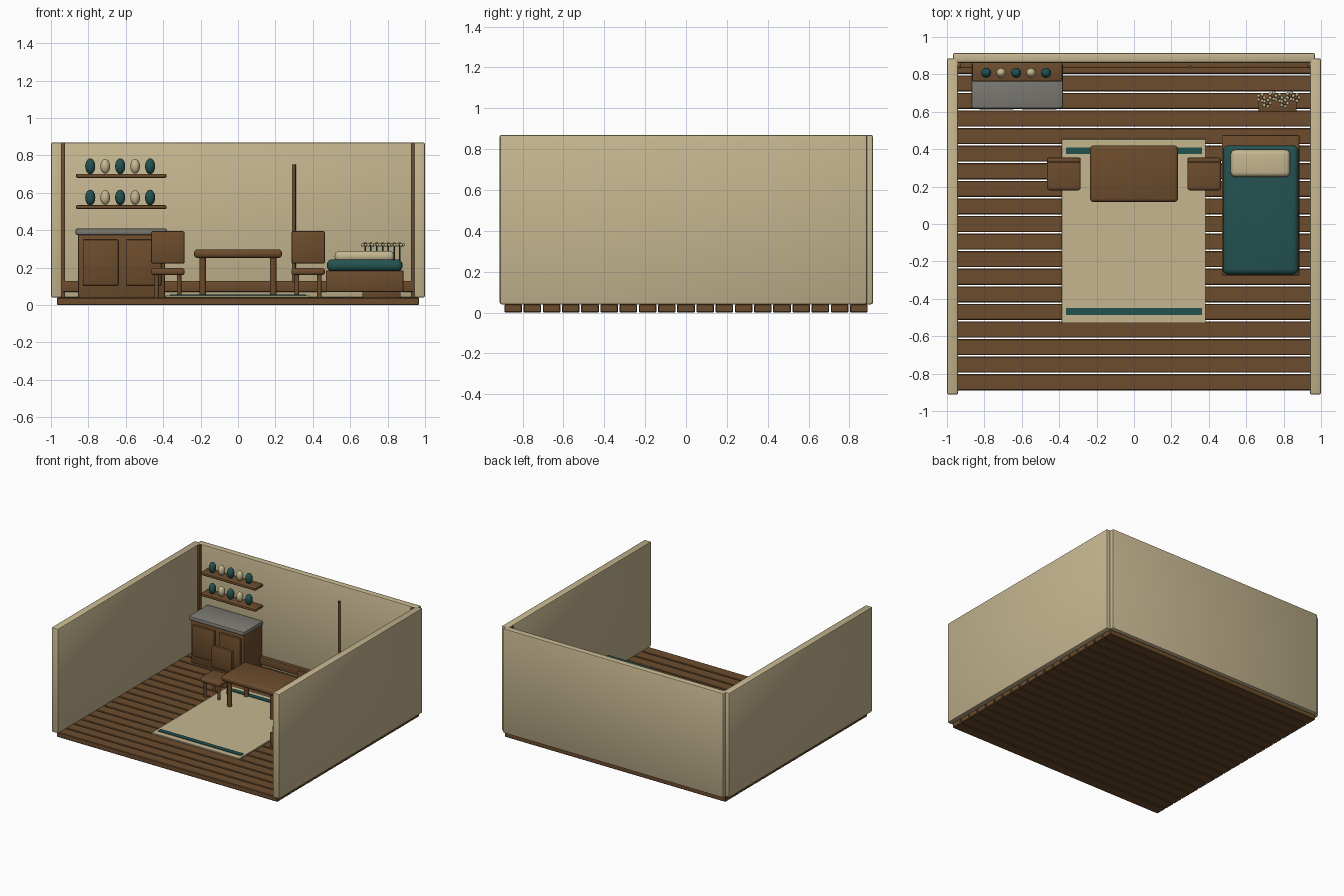
import bpy, bmesh, math
from mathutils import Matrix, Vector

if "Cube" in bpy.data.objects:
    bpy.data.objects.remove(bpy.data.objects["Cube"])


def mat(name, r, g, b):
    m = bpy.data.materials.new(name)
    m.diffuse_color = (r, g, b, 1)
    m.use_nodes = True
    m.node_tree.nodes["Principled BSDF"].inputs["Base Color"].default_value = m.diffuse_color
    return m


CREAM = mat("cream plaster", 0.56, 0.47, 0.28)
BROWN = mat("brown wood", 0.15, 0.072, 0.026)
TEAL = mat("teal", 0.017, 0.085, 0.08)
STONE = mat("grey stone", 0.21, 0.20, 0.175)


def finish(name, bm, material, smooth=True):
    me = bpy.data.meshes.new(name)
    bm.to_mesh(me)
    bm.free()
    me.materials.append(material)
    ob = bpy.data.objects.new(name, me)
    bpy.context.collection.objects.link(ob)
    if smooth:
        bpy.ops.object.select_all(action='DESELECT')
        ob.select_set(True)
        bpy.context.view_layer.objects.active = ob
        bpy.ops.object.shade_smooth_by_angle(angle=math.radians(35))
    return ob


def box(name, x, y, z, material, bevel=0.006, seg=2):
    """Bevelled box from (min, max) ranges."""
    bm = bmesh.new()
    size = [r[1] - r[0] for r in (x, y, z)]
    mid = Vector([(r[0] + r[1]) / 2 for r in (x, y, z)])
    bmesh.ops.create_cube(bm, size=1, matrix=Matrix.Translation(mid) @ Matrix.Diagonal((*size, 1)))
    if bevel:
        bmesh.ops.bevel(bm, geom=bm.edges[:], offset=min(bevel, min(size) * 0.48),
                        segments=seg, profile=0.5, affect='EDGES')
    return finish(name, bm, material)


def rod(name, x, y, z, r, material, sides=12):
    """Upright cylinder between two heights."""
    bm = bmesh.new()
    bmesh.ops.create_cone(bm, cap_ends=True, segments=sides, radius1=r, radius2=r, depth=z[1] - z[0],
                          matrix=Matrix.Translation((x, y, (z[0] + z[1]) / 2)))
    return finish(name, bm, material)


def balls(name, centers, radii, material, u=16, v=10):
    bm = bmesh.new()
    for c in centers:
        bmesh.ops.create_uvsphere(bm, u_segments=u, v_segments=v, radius=1,
                                  matrix=Matrix.Translation(c) @ Matrix.Diagonal((*radii, 1)))
    return finish(name, bm, material)


# Floor planks
for i in range(19):
    y = (i - 9) * 0.094
    box(f"floor_plank_{i + 1}", (-0.968, 0.968), (y - 0.043, y + 0.043), (0, 0.04), BROWN, 0.004, 1)

# Walls, corner posts and skirting
box("left_wall", (-1, -0.94), (-0.912, 0.886), (0.04, 0.87), CREAM, 0.01)
box("right_wall", (0.94, 1), (-0.912, 0.886), (0.04, 0.87), CREAM, 0.01)
box("back_wall", (-0.968, 0.968), (0.862, 0.915), (0.04, 0.87), CREAM, 0.01)
for side, s in (("left", -1), ("right", 1)):
    box(f"{side}_corner_post", sorted((s * 0.925, s * 0.945)), (0.835, 0.865), (0.04, 0.87), BROWN, 0.004)
box("skirting_board", (-0.94, 0.94), (0.833, 0.865), (0.07, 0.13), BROWN, 0.005)
rod("wall_pole", 0.30, 0.84, (0.09, 0.752), 0.009, BROWN)

# Cabinet with stone counter
box("cabinet", (-0.855, -0.39), (0.632, 0.862), (0.04, 0.38), BROWN, 0.006)
box("counter_top", (-0.87, -0.38), (0.618, 0.862), (0.375, 0.41), STONE, 0.012)
for n, x in (("left", -0.735), ("right", -0.505)):
    box(f"{n}_cabinet_door", (x - 0.095, x + 0.095), (0.613, 0.635), (0.105, 0.35), BROWN, 0.005)

# Shelves with rows of jars
for n, z in (("lower", 0.535), ("upper", 0.702)):
    box(f"{n}_shelf", (-0.866, -0.382), (0.762, 0.863), (z - 0.022, z), BROWN, 0.008)
    for k in range(5):
        teal = k % 2 == 0
        balls(f"{n}_jar_{k + 1}", [(-0.79 + k * 0.08, 0.808, z + 0.04)],
              (0.027, 0.027, 0.042) if teal else (0.026, 0.026, 0.039), TEAL if teal else CREAM)

# Rug
box("rug", (-0.388, 0.383), (-0.53, 0.455), (0.04, 0.052), CREAM, 0.002, 1)
for n, y in (("front", -0.468), ("back", 0.392)):
    box(f"{n}_rug_stripe", (-0.363, 0.363), (y - 0.018, y + 0.018), (0.05, 0.057), TEAL, 0)

# Table
box("table_top", (-0.235, 0.235), (0.118, 0.42), (0.252, 0.298), BROWN, 0.018, 3)
for sx in (-1, 1):
    for y in (0.165, 0.373):
        rod("table_leg", sx * 0.188, y, (0.04, 0.26), 0.018, BROWN)

# Two chairs
for n, cx in (("left", -0.375), ("right", 0.375)):
    box(f"{n}_chair_seat", (cx - 0.09, cx + 0.09), (0.18, 0.355), (0.16, 0.198), BROWN, 0.014, 3)
    box(f"{n}_chair_back", (cx - 0.09, cx + 0.09), (0.328, 0.355), (0.222, 0.395), BROWN, 0.009)
    for sx in (-1, 1):
        x = cx + sx * 0.06
        rod(f"{n}_chair_front_leg", x, 0.212, (0.04, 0.17), 0.012, BROWN)
        rod(f"{n}_chair_back_leg", x, 0.325, (0.04, 0.17), 0.012, BROWN)

# Bed
box("bed_base", (0.47, 0.885), (-0.275, 0.475), (0.07, 0.185), BROWN, 0.006)
box("bed_blanket", (0.475, 0.88), (-0.27, 0.42), (0.18, 0.245), TEAL, 0.03, 4)
box("pillow", (0.517, 0.835), (0.252, 0.397), (0.232, 0.29), CREAM, 0.025, 4)

# Planter with flowers
box("planter", (0.665, 0.87), (0.598, 0.70), (0.04, 0.15), BROWN, 0.006)
for i in range(7):
    x, y = 0.68 + i * 0.031, (0.675, 0.645, 0.685)[i % 3]
    rod(f"flower_stem_{i + 1}", x, y, (0.13, 0.32), 0.004, TEAL, 8)
    petals = [(x + 0.017 * math.cos(a * math.tau / 5), y + 0.017 * math.sin(a * math.tau / 5), 0.322)
              for a in range(5)]
    balls(f"flower_petals_{i + 1}", petals, (0.01, 0.01, 0.009), CREAM, 10, 6)
    balls(f"flower_center_{i + 1}", [(x, y, 0.326)], (0.011, 0.011, 0.01), BROWN, 10, 6)
